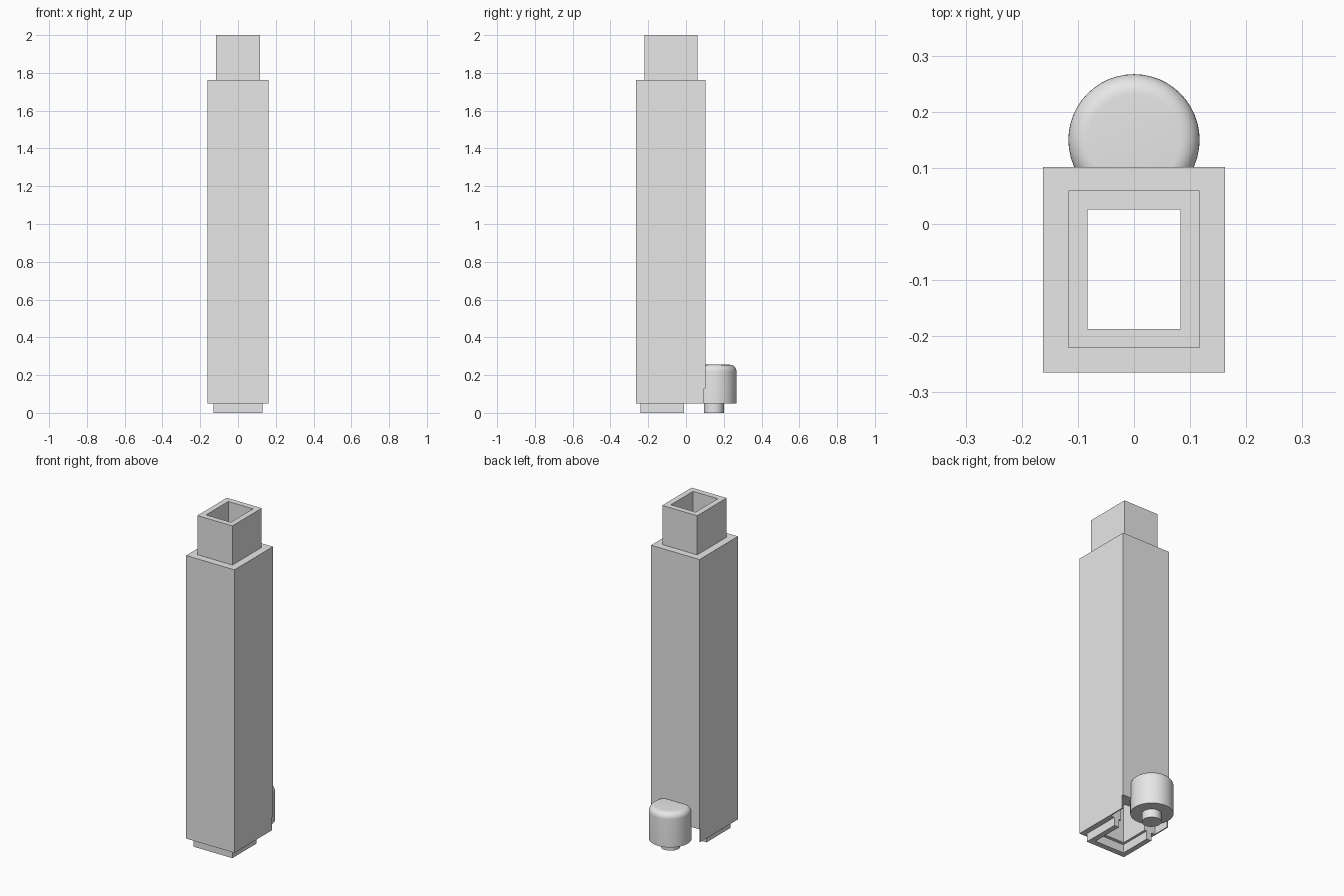
import bpy, bmesh, math
from mathutils import Vector, Matrix

cube = bpy.data.objects.get("Cube")
if cube:
    bpy.data.objects.remove(cube, do_unlink=True)

GREY = (0.8, 0.8, 0.8, 1.0)
grey = bpy.data.materials.new("plain_grey")
grey.use_nodes = True
grey.diffuse_color = GREY
grey.node_tree.nodes["Principled BSDF"].inputs["Base Color"].default_value = GREY


def add_object(name, bm):
    bmesh.ops.recalc_face_normals(bm, faces=bm.faces)
    mesh = bpy.data.meshes.new(name)
    bm.to_mesh(mesh)
    bm.free()
    mesh.materials.append(grey)
    obj = bpy.data.objects.new(name, mesh)
    bpy.context.collection.objects.link(obj)
    return obj


def box(name, low, high):
    low, high = Vector(low), Vector(high)
    bm = bmesh.new()
    bmesh.ops.create_cube(bm, size=1)
    bmesh.ops.scale(bm, vec=high - low, verts=bm.verts)
    bmesh.ops.translate(bm, vec=(low + high) / 2, verts=bm.verts)
    return add_object(name, bm)


def activate(obj):
    bpy.ops.object.select_all(action='DESELECT')
    obj.select_set(True)
    bpy.context.view_layer.objects.active = obj


def carve(obj, *cuts):
    """Subtract boxes, given as low and high corners, from an object."""
    for low, high in cuts:
        cutter = box("cutter", low, high)
        cutter.hide_render = True
        mod = obj.modifiers.new("carve", 'BOOLEAN')
        mod.operation = 'DIFFERENCE'
        mod.solver = 'EXACT'
        mod.object = cutter
        activate(obj)
        bpy.ops.object.modifier_apply(modifier=mod.name)
        bpy.data.objects.remove(cutter, do_unlink=True)


def lathe(name, profile, center, sides=48):
    """Spin a radius and height profile around a vertical axis."""
    bm = bmesh.new()
    verts = [bm.verts.new((r, 0, z)) for r, z in profile]
    edges = [bm.edges.new(pair) for pair in zip(verts, verts[1:])]
    bmesh.ops.spin(bm, geom=verts + edges, cent=(0, 0, 0), axis=(0, 0, 1),
                   angle=math.tau, steps=sides)
    bmesh.ops.remove_doubles(bm, verts=bm.verts, dist=0.0001)
    bm.transform(Matrix.Translation(center))
    obj = add_object(name, bm)
    activate(obj)
    bpy.ops.object.shade_smooth_by_angle(angle=math.radians(35))
    return obj


# Flue opening running the full height
opening = ((-0.083, -0.187, -0.1), (0.083, 0.026, 2.1))

# Tall shaft, with a pocket at the bottom of the back
shaft = box("shaft", (-0.162, -0.265, 0.05), (0.162, 0.102, 1.763))
carve(shaft, opening,
      ((-0.155, -0.01, 0), (0.155, 0.2, 0.13)),
      ((-0.2, 0.094, 0), (0.2, 0.2, 0.13)))

# Narrower collar on top
top_collar = box("top_collar", (-0.117, -0.221, 1.763), (0.117, 0.06, 2.0))
carve(top_collar, opening)

# U-shaped foot, open toward the back
foot = box("foot", (-0.13, -0.24, 0), (0.13, -0.01, 0.05))
carve(foot, ((-0.098, -0.206, -0.1), (0.098, 0.1, 0.1)))

# Round canister with a rounded shoulder
RADIUS, TOP, ROUND = 0.117, 0.255, 0.035
shoulder = [(RADIUS - ROUND + ROUND * math.cos(a), TOP - ROUND + ROUND * math.sin(a))
            for a in (math.pi / 2 * i / 8 for i in range(9))]
lathe("canister", [(0, 0.05), (RADIUS, 0.05)] + shoulder + [(0, TOP)], (0, 0.15, 0))

# Short pin below the canister
lathe("canister_pin", [(0, 0), (0.053, 0), (0.053, 0.05)], (0, 0.148, 0))
